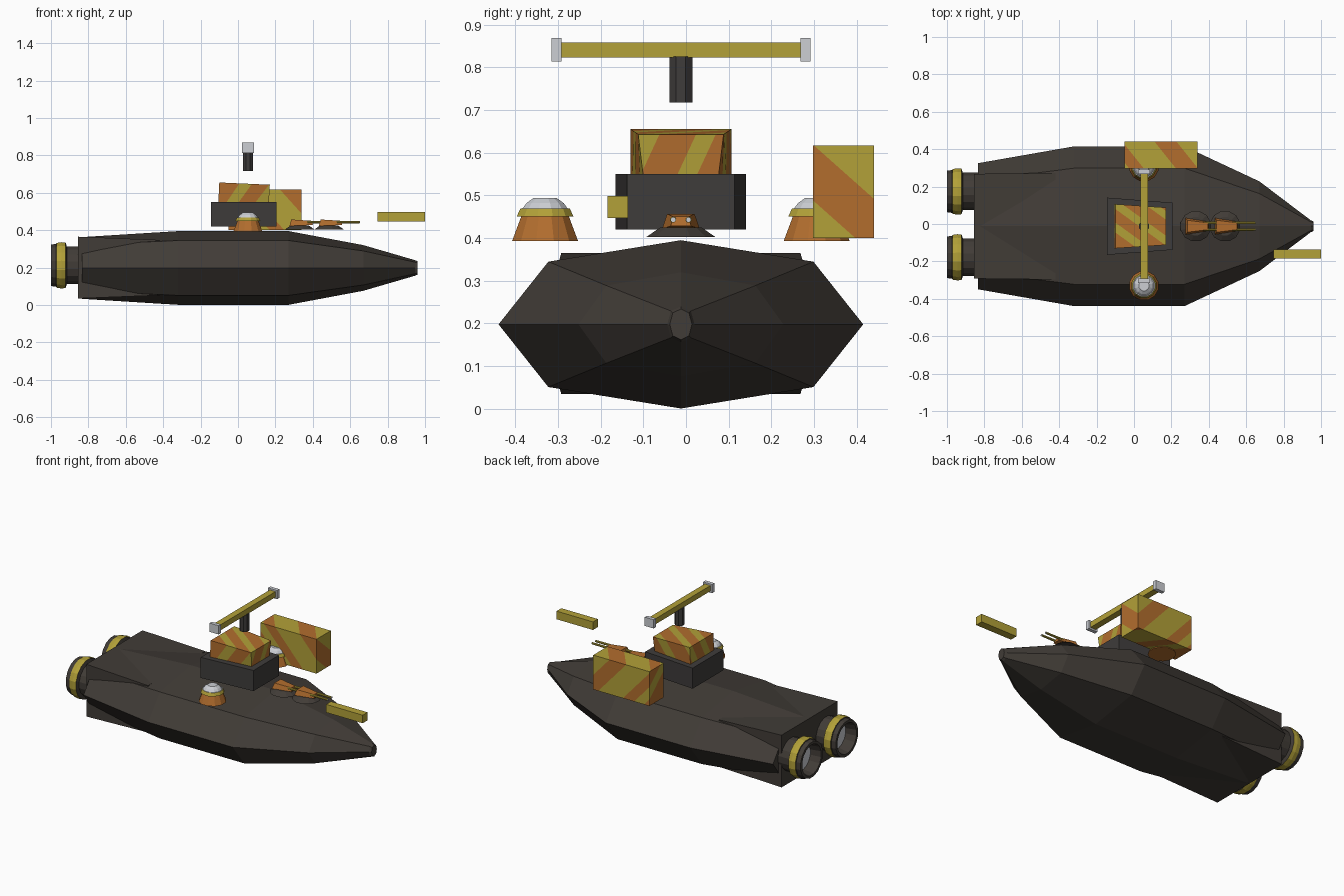
import bpy, bmesh, math
from mathutils import Vector

if "Cube" in bpy.data.objects:
    bpy.data.objects.remove(bpy.data.objects["Cube"])

YC = -0.012  # centre line of the vessel


def srgb(r, g, b):
    f = lambda c: c / 12.92 if c <= 0.04045 else ((c + 0.055) / 1.055) ** 2.4
    return (f(r), f(g), f(b), 1)


def mat(name, *rgb):
    m = bpy.data.materials.new(name)
    m.diffuse_color = srgb(*rgb)
    m.use_nodes = True
    m.node_tree.nodes["Principled BSDF"].inputs["Base Color"].default_value = m.diffuse_color
    return m


HULL = mat("dark_brown_grey", 0.255, 0.235, 0.215)
CHAR = mat("charcoal", 0.245, 0.235, 0.23)
ORANGE = mat("rust_orange", 0.70, 0.43, 0.18)
YELLOW = mat("mustard_yellow", 0.70, 0.63, 0.22)
GREY = mat("light_grey", 0.80, 0.81, 0.83)


def finish(name, bm, mats):
    bmesh.ops.recalc_face_normals(bm, faces=bm.faces[:])
    me = bpy.data.meshes.new(name)
    bm.to_mesh(me)
    bm.free()
    for m in mats:
        me.materials.append(m)
    ob = bpy.data.objects.new(name, me)
    bpy.context.collection.objects.link(ob)
    return ob


def loft(name, rings, mats, idx=None, bands=None):
    """Skin rings of points; idx gives a material per segment, bands paints stripes."""
    bm = bmesh.new()
    vs = [[bm.verts.new(p) for p in r] for r in rings]
    n = len(rings[0])
    for k in range(len(vs) - 1):
        for i in range(n):
            j = (i + 1) % n
            f = bm.faces.new((vs[k][i], vs[k][j], vs[k + 1][j], vs[k + 1][i]))
            f.material_index = idx[k] if idx else 0
    a, b = bm.faces.new(vs[0]), bm.faces.new(vs[-1])
    if idx:
        a.material_index, b.material_index = idx[0], idx[-1]
    if bands:
        nrm, offs, org = Vector(bands[0]).normalized(), bands[1], Vector(bands[2])
        for o in offs:
            bmesh.ops.bisect_plane(bm, geom=bm.verts[:] + bm.edges[:] + bm.faces[:],
                                   plane_co=org + nrm * o, plane_no=nrm)
        for f in bm.faces:
            d = (f.calc_center_median() - org).dot(nrm)
            f.material_index = sum(d > o for o in offs) % 2
    return finish(name, bm, mats)


def box(name, x, y, z, mats, **kw):
    ring = lambda h: [(x[0], y[0], h), (x[1], y[0], h), (x[1], y[1], h), (x[0], y[1], h)]
    return loft(name, [ring(z[0]), ring(z[1])], mats, **kw)


def turned(name, c, prof, mats, idx, sides=12, axis="z"):
    """Rings of (radius, height) around a z or x axis through c."""
    rings = []
    for r, h in prof:
        ring = []
        for i in range(sides):
            a = 2 * math.pi * (i + 0.5) / sides
            u, v = r * math.cos(a), r * math.sin(a)
            ring.append((c[0] + u, c[1] + v, h) if axis == "z" else (h, c[1] + u, c[2] + v))
        rings.append(ring)
    return loft(name, rings, mats, idx)


# Hull: eight-sided sections along x (x, half width, half height)
def section(x, w, h):
    pts = [(1, 0), (.727, .745), (0, 1), (-.727, .745), (-1, 0), (-.727, -.745), (0, -1), (.727, -.745)]
    return [(x, YC + w * a, 0.198 + h * b) for a, b in pts]


loft("hull", [section(*s) for s in [(-.835, .337, .165), (-.32, .427, .197), (.27, .427, .197),
                                    (.67, .24, .122), (.945, .032, .042), (.96, .026, .036)]], [HULL])


# Square stern block, fading into the hull
def square(x, w, h):
    return [(x, YC + w * a, 0.2 + h * b) for a, b in [(1, 1), (-1, 1), (-1, -1), (1, -1)]]


loft("stern_block", [square(-.855, .28, .165), square(-.42, .285, .148)], [HULL])

# Engines: hollow nozzles with yellow bands and grey inner discs
for s, side in ((1, "left"), (-1, "right")):
    turned("engine_" + side, (0, YC + .01 + s * .176, .212),
           [(.102, -.82), (.102, -.915), (.124, -.922), (.126, -.945), (.122, -.97),
            (.117, -.972), (.113, -1.0), (.096, -1.0), (.084, -.93)],
           [HULL, YELLOW, GREY], [0, 0, 1, 1, 0, 0, 0, 0], 16, "x")
    turned("engine_disc_" + side, (0, YC + .01 + s * .176, .212),
           [(.085, -.932), (.085, -.925)], [GREY], [0], 16, "x")

# Superstructure base, tapering toward the bow


def taper(x0, w0, x1, w1, z0, z1):
    return [(x0, YC + w0, z0), (x1, YC + w1, z1), (x1, YC - w1, z1), (x0, YC - w0, z0)]


loft("deckhouse", [taper(-.145, .153, .205, .126, .42, .42),
                   taper(-.145, .153, .205, .126, .55, .55)], [CHAR])

# Striped bridge on top
loft("bridge", [taper(-.105, .118, .165, .088, .55, .545), taper(-.10, .118, .17, .10, .655, .643)],
     [ORANGE, YELLOW],
     bands=((.7, 1, -.5), [-.115, -.075, -.02, .02, .085, .12], (.03, YC, .6)))

# Striped cargo container on the left side
box("container", (-.052, .34), (.297, .44), (.40, .617), [ORANGE, YELLOW],
    bands=((1, .8, .9), [-.13, -.085, -.035, .075, .15], (.145, .37, .51)))

# Floating yellow bar near the bow
box("bow_bar", (.745, 1.0), (-.184, -.136), (.447, .498), [YELLOW])

# Antenna: mast, cross beam and grey end caps
turned("mast", (.053, YC), [(.029, .717), (.029, .825)], [CHAR], [0], 8)
box("mast_pin", (.045, .061), (YC - .008, YC + .008), (.82, .832), [CHAR])
box("antenna_beam", (.034, .074), (YC - .282, YC + .282), (.823, .858), [YELLOW])
for s in (1, -1):
    ys = sorted((YC + s * .28, YC + s * .303))
    box("antenna_cap", (.022, .085), ys, (.813, .868), [GREY])

# Side domes
for s in (1, -1):
    turned("side_dome", (.053, YC + s * .318),
           [(.08, .393), (.058, .45), (.069, .45), (.06, .469), (.055, .469), (.045, .482), (.028, .494)],
           [ORANGE, YELLOW, GREY], [0, 1, 1, 2, 2, 2], 12)

# Two bow gun turrets with twin barrels
for x in (.33, .487):
    turned("turret_base", (x, YC), [(.083, .403), (.05, .425)], [HULL], [0], 12)
    loft("turret", [taper(x - .055, .044, x + .07, .024, .422, .428),
                    taper(x - .045, .032, x + .065, .018, .457, .45)], [ORANGE])
    for s in (1, -1):
        y = YC + s * .018
        turned("barrel", (0, y, .443), [(.0075, x + .04), (.0065, x + .162)], [YELLOW], [0], 8, "x")
        turned("muzzle", (0, y, .443), [(.006, x + .160), (.006, x + .165)], [GREY], [0], 8, "x")
